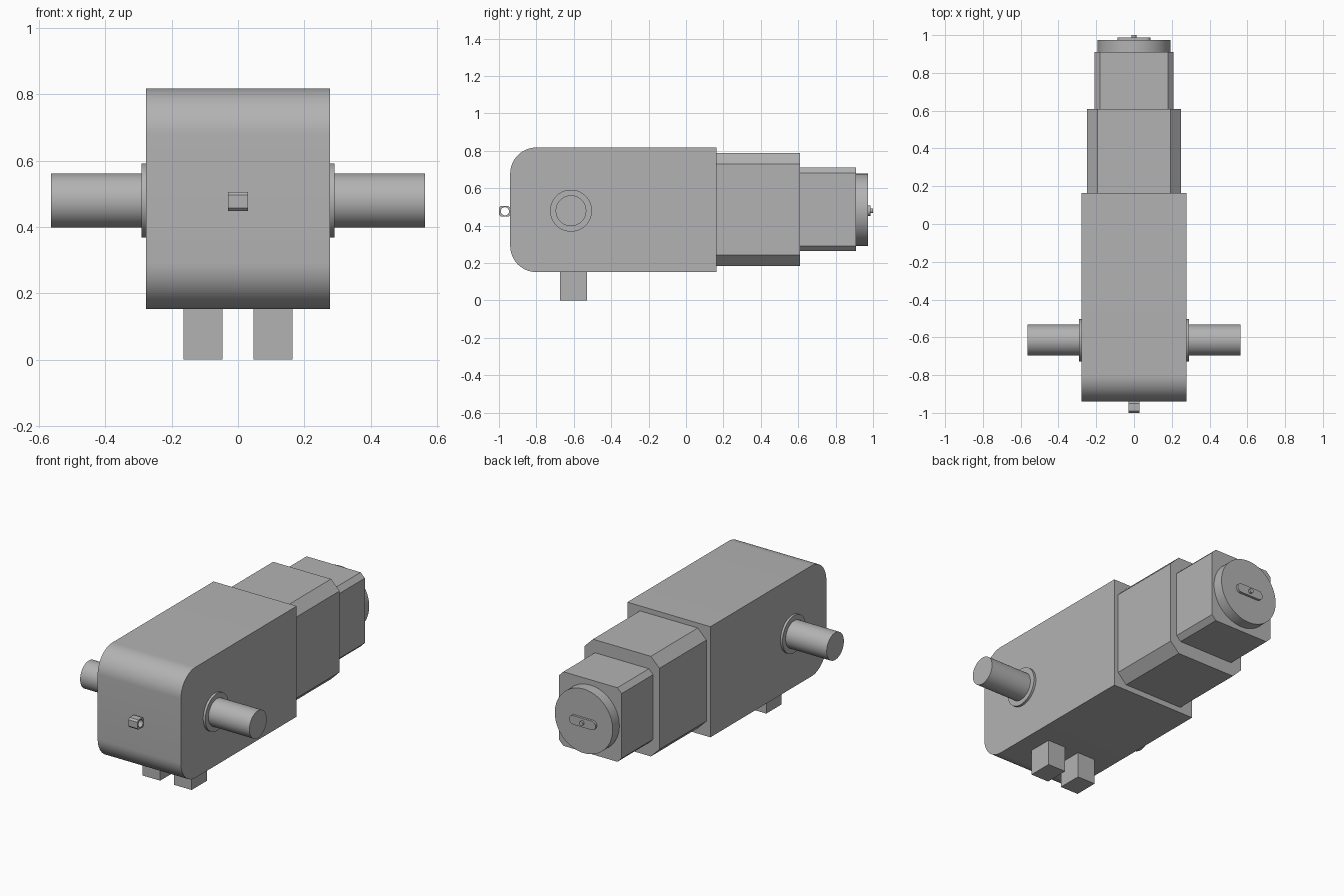
import bpy
import bmesh
from math import pi
from mathutils import Matrix, Vector

cube = bpy.data.objects.get("Cube")
if cube:
    bpy.data.objects.remove(cube, do_unlink=True)

grey = bpy.data.materials.new("machine grey")
grey.use_nodes = True
colour = (0.45, 0.45, 0.45, 1)
grey.diffuse_color = colour
grey.node_tree.nodes["Principled BSDF"].inputs["Base Color"].default_value = colour

AXIS_Z = 0.48
SHAFT_Y = -0.615


def finish(name, bm, smooth=False):
    mesh = bpy.data.meshes.new(name)
    bmesh.ops.recalc_face_normals(bm, faces=bm.faces)
    bm.to_mesh(mesh)
    bm.free()
    mesh.materials.append(grey)
    obj = bpy.data.objects.new(name, mesh)
    bpy.context.collection.objects.link(obj)
    if smooth:
        bpy.ops.object.select_all(action="DESELECT")
        obj.select_set(True)
        bpy.context.view_layer.objects.active = obj
        bpy.ops.object.shade_smooth_by_angle(angle=pi / 6)
    return obj


def block(name, low, high, pick=None, width=0, segments=1):
    """Box between two corners; edges chosen by pick are bevelled."""
    low, high = Vector(low), Vector(high)
    bm = bmesh.new()
    bmesh.ops.create_cube(bm, size=1)
    bmesh.ops.scale(bm, vec=high - low, verts=bm.verts)
    bmesh.ops.translate(bm, vec=(low + high) / 2, verts=bm.verts)
    if pick:
        edges = [e for e in bm.edges if pick(e)]
        bmesh.ops.bevel(bm, geom=edges, offset=width, segments=segments,
                        profile=0.5, affect="EDGES")
    return finish(name, bm, segments > 1)


def cylinder(name, axis, start, end, radius, centre, sides=64):
    """Cylinder from start to end along x or y; centre gives the other axes."""
    bm = bmesh.new()
    bmesh.ops.create_cone(bm, cap_ends=True, segments=sides, radius1=radius,
                          radius2=radius, depth=abs(end - start))
    turn = Matrix.Rotation(pi / 2, 4, "Y" if axis == "x" else "X")
    mid = (start + end) / 2
    place = (mid, *centre) if axis == "x" else (centre[0], mid, centre[1])
    bmesh.ops.transform(bm, matrix=Matrix.Translation(place) @ turn, verts=bm.verts)
    return finish(name, bm, True)


def along(axis):
    return lambda e: abs((e.verts[0].co - e.verts[1].co).normalized()[axis]) > 0.9


def front_sideways(e):
    return along(0)(e) and all(v.co.y < -0.9 for v in e.verts)


# Gearbox housing with a rounded front
block("gearbox_housing", (-0.277, -0.94, 0.152), (0.277, 0.163, 0.818),
      front_sideways, 0.14, 16)

# Chamfered motor sections
block("motor_front_section", (-0.25, 0.163, 0.185), (0.25, 0.61, 0.788),
      along(1), 0.057)
block("motor_rear_section", (-0.208, 0.61, 0.264), (0.208, 0.91, 0.71),
      along(1), 0.028)

# Round end cap
cylinder("end_cap", "y", 0.91, 0.973, 0.193, (0, 0.485))

# Slot-shaped plate and pin on the end cap
block("cap_plate", (-0.088, 0.973, AXIS_Z - 0.027), (0.088, 0.987, AXIS_Z + 0.027),
      along(1), 0.0265, 8)
cylinder("cap_pin", "y", 0.987, 1.0, 0.013, (0, AXIS_Z), 24)

# Shafts, collars and feet on each side
for side, s in (("left", 1), ("right", -1)):
    cylinder(side + "_collar", "x", s * 0.27, s * 0.291, 0.112, (SHAFT_Y, AXIS_Z))
    cylinder(side + "_shaft", "x", s * 0.27, s * 0.564, 0.082, (SHAFT_Y, AXIS_Z))
    x = sorted((s * 0.046, s * 0.164))
    block(side + "_foot", (x[0], -0.675, 0), (x[1], -0.53, 0.152))

# Small front lug with a cross hole
lug = block("front_lug", (-0.03, -1.0, 0.448), (0.03, -0.94, 0.506),
            front_sideways, 0.01)
cutter = cylinder("lug_hole_cutter", "x", -0.05, 0.05, 0.022, (-0.968, 0.477), 24)
cutter.hide_render = True
cutter.hide_viewport = True
hole = lug.modifiers.new("cross hole", "BOOLEAN")
hole.operation = "DIFFERENCE"
hole.solver = "EXACT"
hole.object = cutter
